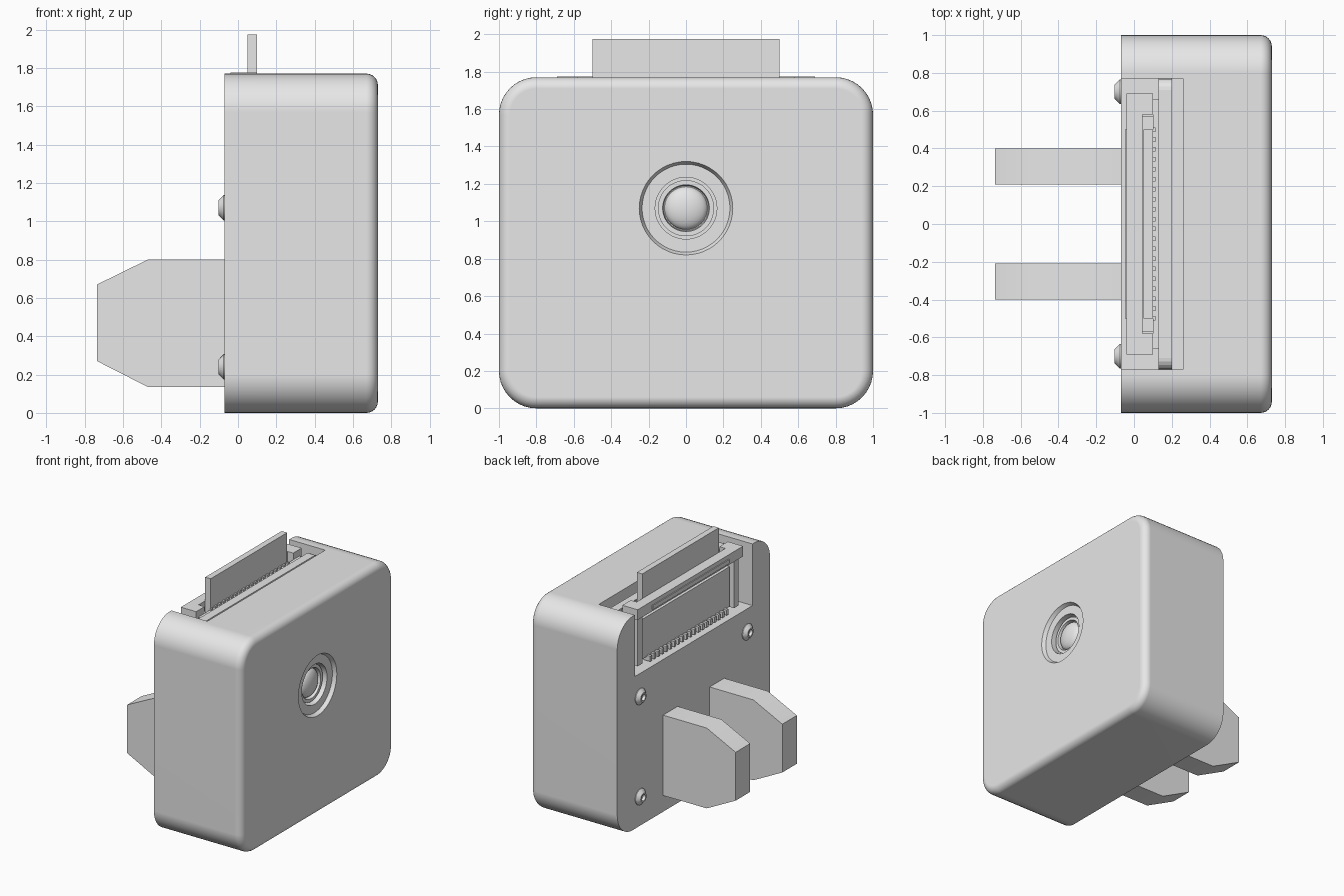
import bpy, bmesh, math
from mathutils import Vector

if "Cube" in bpy.data.objects:
    bpy.data.objects.remove(bpy.data.objects["Cube"], do_unlink=True)

GREY = (0.8, 0.8, 0.8, 1)
grey = bpy.data.materials.new("plain_grey")
grey.use_nodes = True
grey.diffuse_color = GREY
for node in grey.node_tree.nodes:
    if node.type == 'BSDF_PRINCIPLED':
        node.inputs["Base Color"].default_value = GREY


def finish(name, bm, smooth=False):
    bmesh.ops.recalc_face_normals(bm, faces=bm.faces)
    mesh = bpy.data.meshes.new(name)
    bm.to_mesh(mesh)
    bm.free()
    mesh.materials.append(grey)
    ob = bpy.data.objects.new(name, mesh)
    bpy.context.scene.collection.objects.link(ob)
    if smooth:
        shade(ob)
    return ob


def activate(ob):
    bpy.ops.object.select_all(action='DESELECT')
    ob.select_set(True)
    bpy.context.view_layer.objects.active = ob


def shade(ob):
    activate(ob)
    bpy.ops.object.shade_smooth_by_angle(angle=math.radians(30))


def add_box(bm, x, y, z):
    """Add a box given by its (low, high) range on each axis."""
    ranges = (x, y, z)
    made = bmesh.ops.create_cube(bm, size=1)["verts"]
    for v in made:
        v.co = Vector([r[0] if c < 0 else r[1] for c, r in zip(v.co, ranges)])
    return made


def box(name, x, y, z):
    bm = bmesh.new()
    add_box(bm, x, y, z)
    return finish(name, bm)


def turned(name, profile, y, z, steps=48, smooth=True):
    """Turn (radius, x) points around an axis parallel to x."""
    bm = bmesh.new()
    verts = [bm.verts.new((x, y + r, z)) for r, x in profile]
    edges = [bm.edges.new(pair) for pair in zip(verts, verts[1:])]
    bmesh.ops.spin(bm, geom=verts + edges, cent=(0, y, z), axis=(1, 0, 0),
                   angle=math.tau, steps=steps)
    bmesh.ops.remove_doubles(bm, verts=bm.verts, dist=0.0005)
    return finish(name, bm, smooth)


def cut(ob, cutter):
    mod = ob.modifiers.new("cut", 'BOOLEAN')
    mod.operation = 'DIFFERENCE'
    mod.solver = 'EXACT'
    mod.object = cutter
    activate(ob)
    bpy.ops.object.modifier_apply(modifier=mod.name)
    bpy.data.objects.remove(cutter, do_unlink=True)


# Case: rounded block with a softened lens face
BACK, FACE, TOP = -0.07, 0.73, 1.77
bm = bmesh.new()
add_box(bm, (BACK, FACE), (-1, 1), (0, TOP))
long_edges = [e for e in bm.edges
              if abs(e.verts[0].co.x - e.verts[1].co.x) > 0.1]
bmesh.ops.bevel(bm, geom=long_edges, offset=0.2, segments=10, profile=0.5,
                affect='EDGES')
rim = [e for e in bm.edges if all(v.co.x > FACE - 0.001 for v in e.verts)]
bmesh.ops.bevel(bm, geom=rim, offset=0.06, segments=6, profile=0.5,
                affect='EDGES')
case = finish("case", bm)
LENS_Z = 1.07
cut(case, box("notch_cutter", (-0.5, 0.26), (-0.77, 0.77), (1.26, 2.2)))
cut(case, turned("lens_cutter", [(0, 0.58), (0.25, 0.58), (0.25, 1), (0, 1)],
                 0, LENS_Z))
shade(case)
weighted = case.modifiers.new("even_shading", 'WEIGHTED_NORMAL')
weighted.keep_sharp = True

# Lens: countersunk ring, barrel and domed glass
dome = [(0.115 * math.cos(a), 0.64 + 0.05 * math.sin(a))
        for a in (i * math.pi / 16 for i in range(9))]
turned("lens", [(0, 0.58), (0.25, 0.58), (0.25, FACE), (0.235, 0.70),
                (0.165, 0.70), (0.165, 0.63), (0.15, 0.63), (0.15, 0.67),
                (0.125, 0.67), (0.12, 0.64)] + dome, 0, LENS_Z)

# Mounting lugs with a pivot hole
outline = [(BACK, 0.135), (-0.47, 0.135), (-0.735, 0.27),
           (-0.735, 0.67), (-0.47, 0.80), (BACK, 0.80)]
for side, label in ((1, "left"), (-1, "right")):
    bm = bmesh.new()
    face = bm.faces.new([bm.verts.new((x, side * 0.21, z))
                         for x, z in outline])
    out = bmesh.ops.extrude_face_region(bm, geom=[face])["geom"]
    for v in out:
        if isinstance(v, bmesh.types.BMVert):
            v.co.y = side * 0.40
    lug = finish("lug_" + label, bm)
    bm = bmesh.new()
    bmesh.ops.create_cone(bm, cap_ends=True, segments=16, radius1=0.115,
                          radius2=0.115, depth=1)
    for v in bm.verts:
        v.co = Vector((v.co.x - 0.47, v.co.z, v.co.y + 0.47))
    cut(lug, finish("hole_cutter", bm))
    shade(lug)

# Back screws
for side, label in ((1, "left"), (-1, "right")):
    for z, level in ((1.07, "upper"), (0.24, "lower")):
        turned("screw_%s_%s" % (level, label),
               [(0, -0.05), (0.066, -0.05), (0.066, -0.075), (0.038, -0.102),
                (0.026, -0.102), (0.022, -0.08), (0, -0.08)],
               side * 0.70, z, 24)

# Circuit board standing in the notch
bm = bmesh.new()
add_box(bm, (0.13, 0.20), (-0.77, 0.77), (1.26, 1.73))
corners = [e for e in bm.edges if all(v.co.z > 1.7 for v in e.verts)
           and abs(e.verts[0].co.x - e.verts[1].co.x) > 0.01]
bmesh.ops.bevel(bm, geom=corners, offset=0.06, segments=5, profile=0.5,
                affect='EDGES')
finish("circuit_board", bm)

# Connector housing
bm = bmesh.new()
add_box(bm, (0.0, 0.10), (-0.57, 0.57), (1.31, 1.64))
add_box(bm, (0.10, 0.13), (-0.66, 0.66), (1.29, 1.72))
for s in (1, -1):
    add_box(bm, (-0.02, 0.10), sorted((s * 0.60, s * 0.66)), (1.29, 1.69))
finish("connector_housing", bm)

# Latch bar, open toward the board for the cable
bm = bmesh.new()
add_box(bm, (-0.04, 0.045), (-0.69, 0.69), (1.69, 1.775))
add_box(bm, (-0.048, -0.03), (-0.5, 0.5), (1.705, 1.74))
for s in (1, -1):
    add_box(bm, (0.04, 0.10), sorted((s * 0.58, s * 0.69)), (1.69, 1.775))
finish("latch_bar", bm)

# Connector pins and contacts
bm = bmesh.new()
COUNT = 20
for i in range(COUNT):
    y = -0.5 + i / (COUNT - 1)
    add_box(bm, (-0.03, 0.03), (y - 0.012, y + 0.012), (1.275, 1.32))
    add_box(bm, (0.10, 0.115), (y - 0.012, y + 0.012), (1.70, 1.735))
finish("connector_pins", bm)

# Ribbon cable
box("ribbon_cable", (0.05, 0.10), (-0.5, 0.5), (1.5, 1.975))
